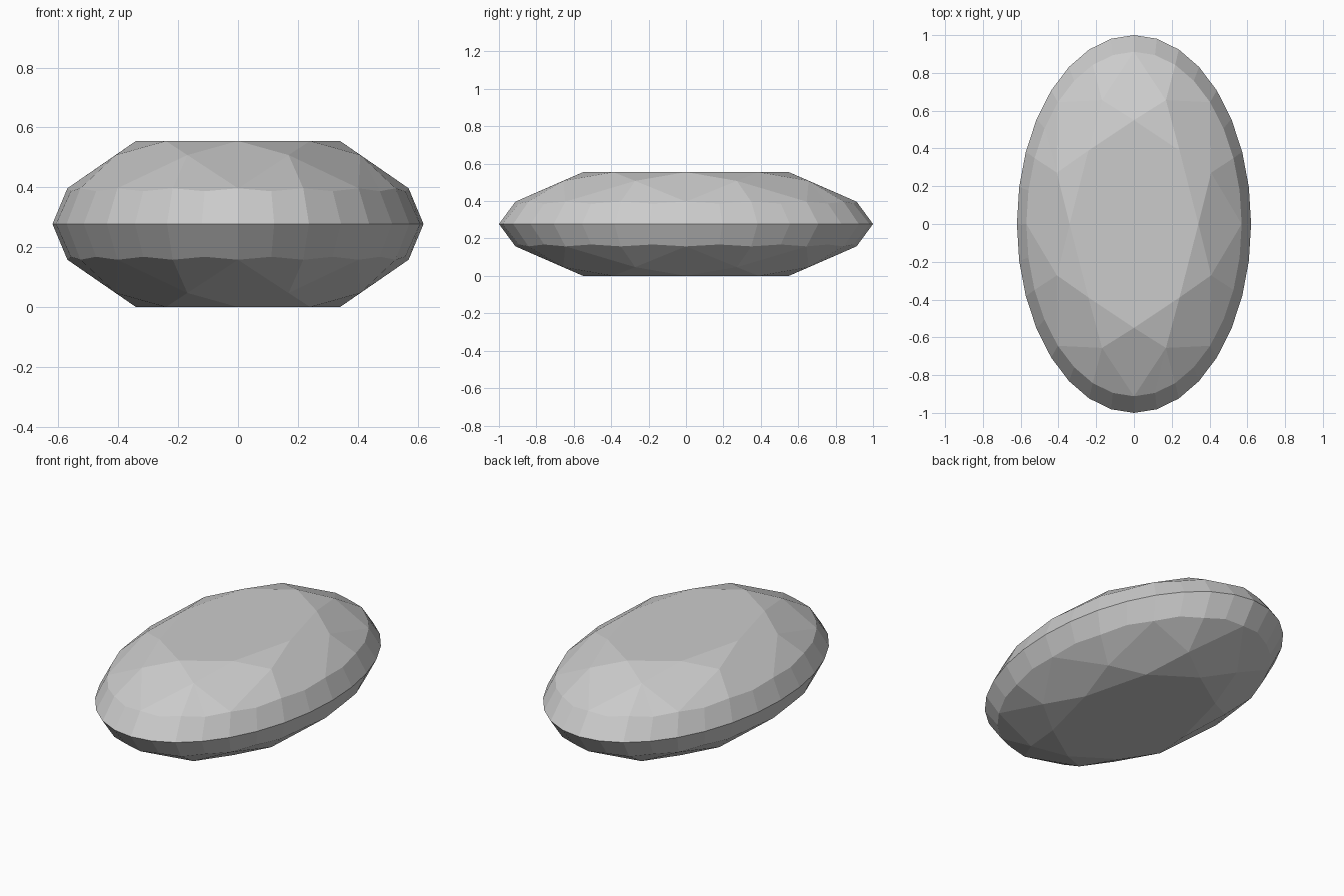
import bpy, bmesh
from math import sin, cos, pi

if "Cube" in bpy.data.objects:
    bpy.data.objects.remove(bpy.data.objects["Cube"])

GIRDLE = 0.2775          # half height, mirror plane
bm = bmesh.new()


def ring(count, rx, ry, heights, offset=0.0):
    """Elliptical ring of vertices, heights cycle around the ring."""
    verts = []
    for i in range(count):
        a = 2 * pi * (i + offset) / count
        z = heights[i % len(heights)] - GIRDLE
        verts.append(bm.verts.new((rx * cos(a), ry * sin(a), z)))
    return verts


# Crown rings from the girdle up to the table
girdle = ring(32, 0.62, 1.0, [GIRDLE])
belt = ring(32, 0.57, 0.912, [0.397, 0.387])
mids = ring(8, 0.442, 0.71, [0.508], 0.5)
table = ring(8, 0.341, 0.55, [0.555])

# Narrow facets around the girdle
for i in range(32):
    j = (i + 1) % 32
    bm.faces.new((girdle[i], girdle[j], belt[j], belt[i]))

# Fans, kites and star facets of the crown
for k in range(8):
    n = (k + 1) % 8
    for i in range(4 * k, 4 * k + 4):
        bm.faces.new((belt[i], belt[(i + 1) % 32], mids[k]))
    bm.faces.new((table[k], mids[k - 1], belt[4 * k], mids[k]))
    bm.faces.new((table[k], mids[k], table[n]))
bm.faces.new(table)

bmesh.ops.recalc_face_normals(bm, faces=bm.faces)
if table[0].link_faces and bm.faces[:][-1].normal.z < 0:
    bmesh.ops.reverse_faces(bm, faces=bm.faces)

mesh = bpy.data.meshes.new("oval_gem")
bm.to_mesh(mesh)
bm.free()
gem = bpy.data.objects.new("oval_gem", mesh)
bpy.context.collection.objects.link(gem)
gem.location.z = GIRDLE

# Lower half mirrors the crown
mirror = gem.modifiers.new("lower_half", 'MIRROR')
mirror.use_axis = (False, False, True)
mirror.use_clip = True
mirror.merge_threshold = 0.0005
